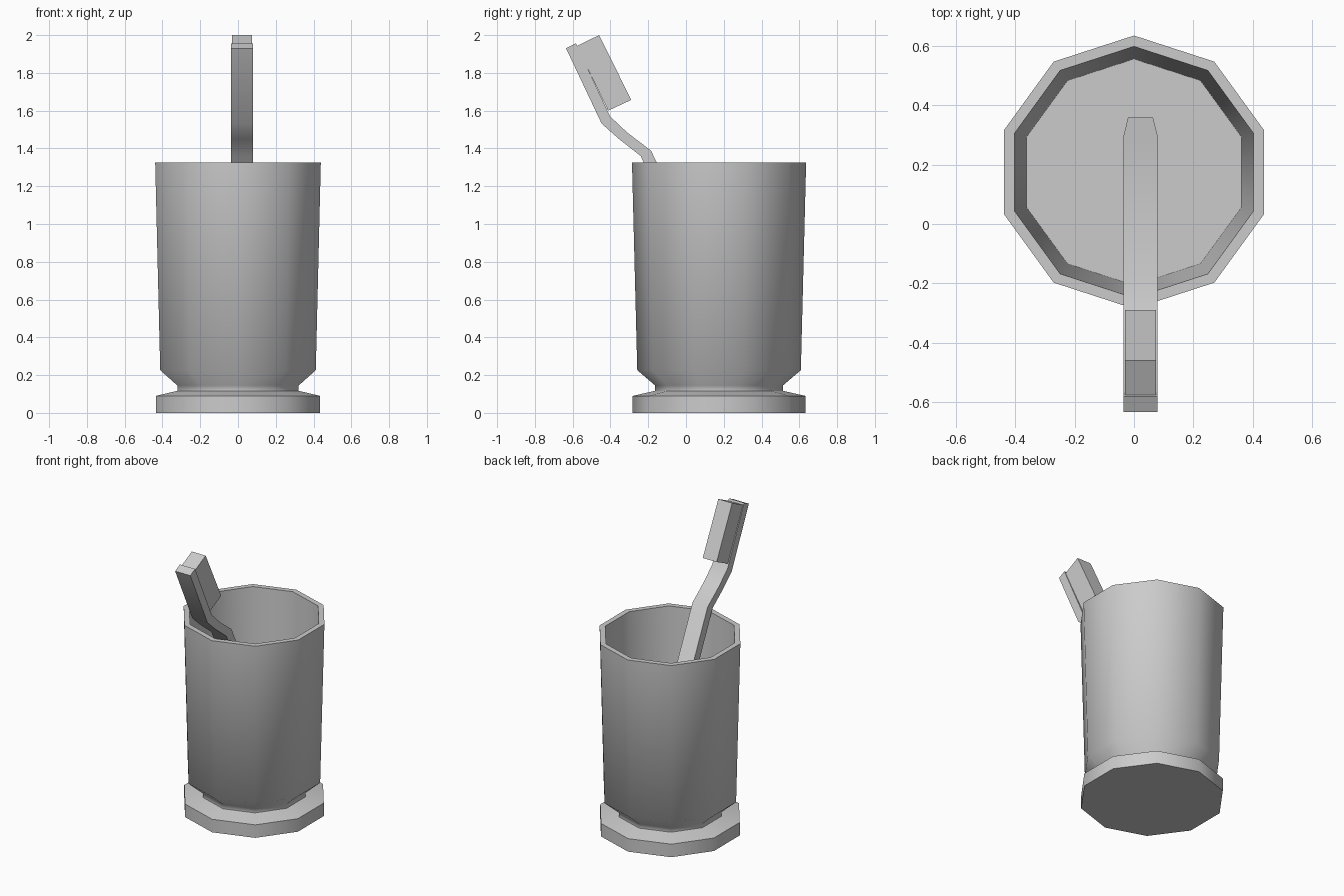
import bpy, bmesh, math

if "Cube" in bpy.data.objects:
    bpy.data.objects.remove(bpy.data.objects["Cube"])

CUP_Y = 0.175    # cup axis
BRUSH_X = 0.022  # brush centre line


def finish(name, bm, angle):
    bmesh.ops.recalc_face_normals(bm, faces=bm.faces)
    mesh = bpy.data.meshes.new(name)
    bm.to_mesh(mesh)
    bm.free()
    ob = bpy.data.objects.new(name, mesh)
    bpy.context.collection.objects.link(ob)
    bpy.ops.object.select_all(action='DESELECT')
    ob.select_set(True)
    bpy.context.view_layer.objects.active = ob
    bpy.ops.object.shade_smooth_by_angle(angle=math.radians(angle))
    return ob


def skin(name, rings, angle):
    """Join equal-length rings of points into a solid with capped ends."""
    bm = bmesh.new()
    loops = [[bm.verts.new(p) for p in ring] for ring in rings]
    n = len(loops[0])
    for a, b in zip(loops, loops[1:]):
        for i in range(n):
            j = (i + 1) % n
            bm.faces.new((a[i], a[j], b[j], b[i]))
    bm.faces.new(loops[0][::-1])
    bm.faces.new(loops[-1])
    return finish(name, bm, angle)


def decagon(r, z):
    angles = [math.pi / 2 + k * math.tau / 10 for k in range(10)]
    return [(r * math.cos(a), CUP_Y + r * math.sin(a), z) for a in angles]


def section(half, back, front):
    """Rectangle across the brush between two (y, z) points."""
    l, r = BRUSH_X - half, BRUSH_X + half
    return [(l, *back), (r, *back), (r, *front), (l, *front)]


# Ten-sided cup: foot, waist, wall, rim, inner wall, inner floor
cup_profile = [(0.457, 0), (0.457, 0.09), (0.338, 0.117), (0.338, 0.145),
               (0.433, 0.226), (0.461, 1.326), (0.424, 1.326), (0.382, 0.22)]
skin("cup", [decagon(r, z) for r, z in cup_profile], 55)

# Brush handle, bent neck and head back: half width, back point, front point
handle = [(0.042, (0.30, 0.225), (0.36, 0.255)),
          (0.058, (0.235, 0.36), (0.295, 0.39)),
          (0.058, (-0.24, 1.36), (-0.185, 1.388)),
          (0.058, (-0.355, 1.45), (-0.312, 1.485)),
          (0.058, (-0.447, 1.532), (-0.402, 1.57)),
          (0.058, (-0.635, 1.93), (-0.583, 1.956))]
skin("toothbrush_handle", [section(*s) for s in handle], 45)

# Bristle block on the head
bristles = [(0.053, (-0.412, 1.60), (-0.29, 1.657)),
            (0.053, (-0.578, 1.942), (-0.46, 2.0))]
skin("bristles", [section(*s) for s in bristles], 45)
